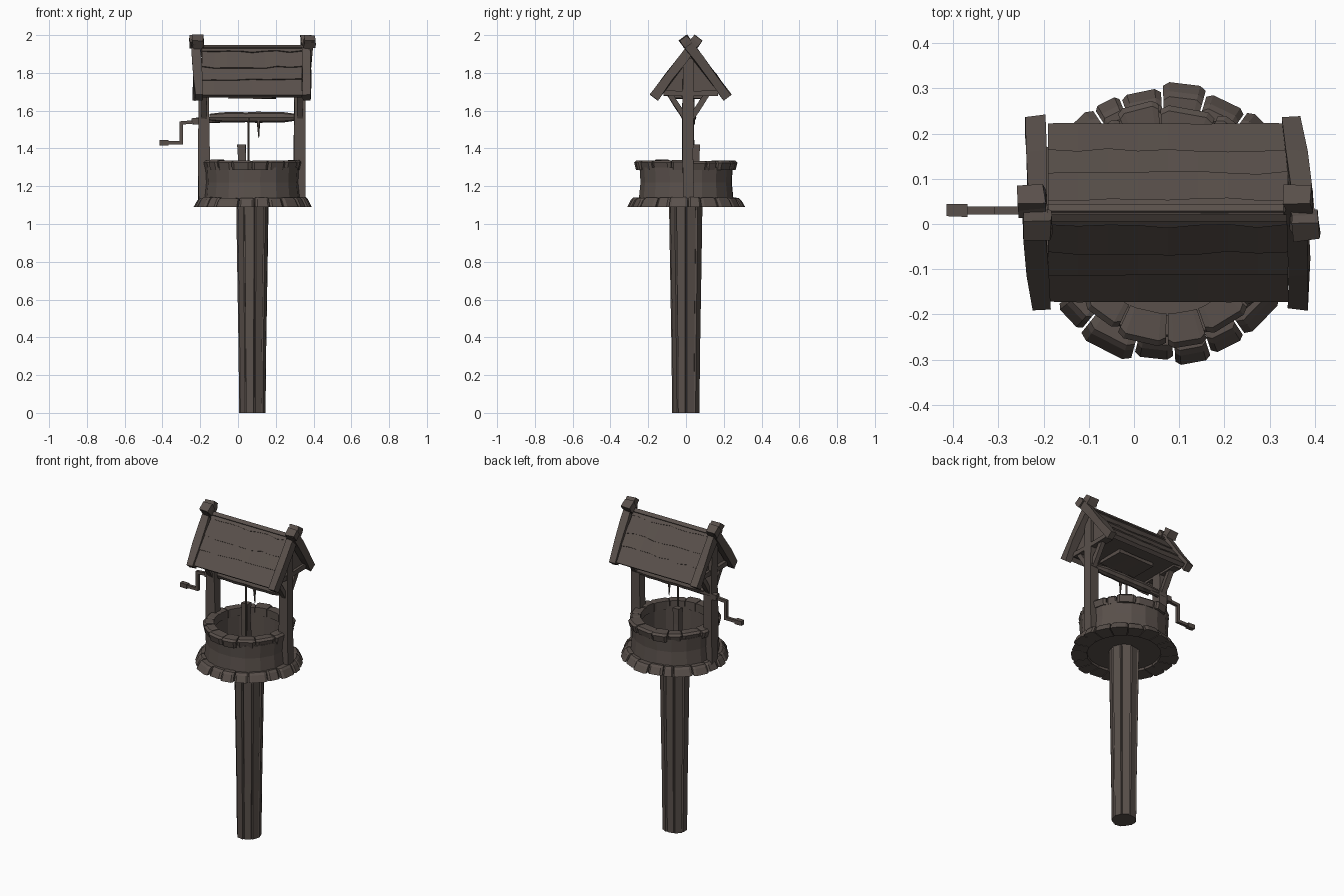
import bpy, bmesh, math, random
from mathutils import Vector, Matrix

random.seed(4)
if "Cube" in bpy.data.objects:
    bpy.data.objects.remove(bpy.data.objects["Cube"])

mat = bpy.data.materials.new("weathered_brown")
mat.use_nodes = True
COLOUR = (0.1, 0.08, 0.07, 1)
mat.diffuse_color = COLOUR
mat.node_tree.nodes["Principled BSDF"].inputs["Base Color"].default_value = COLOUR

CX = 0.075      # well axis
RIDGE_Y = 0.025


def finish(name, bm):
    bmesh.ops.recalc_face_normals(bm, faces=bm.faces)
    mesh = bpy.data.meshes.new(name)
    bm.to_mesh(mesh)
    bm.free()
    mesh.materials.append(mat)
    obj = bpy.data.objects.new(name, mesh)
    bpy.context.collection.objects.link(obj)
    return obj


def loft(bm, rings, closed=False):
    """Skin a list of point rings, capping the ends unless it is a closed loop."""
    vs = [[bm.verts.new(p) for p in ring] for ring in rings]
    n = len(vs[0])
    for i in range(len(vs) if closed else len(vs) - 1):
        a, b = vs[i], vs[(i + 1) % len(vs)]
        for k in range(n):
            bm.faces.new((a[k], a[(k + 1) % n], b[(k + 1) % n], b[k]))
    if not closed:
        bm.faces.new(vs[0])
        bm.faces.new(vs[-1])


def jitter(amount):
    return random.uniform(-amount, amount)


def beam(name, start, end, width, depth, side=(1, 0, 0), rough=0.004, cuts=3):
    """Hand-hewn square timber between two points."""
    a, b = Vector(start), Vector(end)
    d = (b - a).normalized()
    u = Vector(side)
    u = (u - d * u.dot(d)).normalized()
    v = d.cross(u)
    bm = bmesh.new()
    rings = []
    for i in range(cuts + 1):
        c = a.lerp(b, i / cuts)
        rings.append([c + u * (sx * width / 2 + jitter(rough)) + v * (sy * depth / 2 + jitter(rough))
                      for sx, sy in ((-1, -1), (1, -1), (1, 1), (-1, 1))])
    loft(bm, rings)
    return finish(name, bm)


def rod(name, start, end, r1, r2, sides=8):
    a, b = Vector(start), Vector(end)
    bm = bmesh.new()
    bmesh.ops.create_cone(bm, cap_ends=True, segments=sides, radius1=r1, radius2=r2,
                          depth=(b - a).length)
    turn = (b - a).to_track_quat('Z', 'Y').to_matrix().to_4x4()
    bm.transform(Matrix.Translation((a + b) / 2) @ turn)
    return finish(name, bm)


def polar(r, angle, z):
    return Vector((CX + r * math.cos(angle), r * math.sin(angle), z))


def stone_ring(name, count, inner, outer_low, outer_top, z0, z1):
    """Ring of uneven wedge stones with chipped outer edges."""
    bm = bmesh.new()
    step = math.tau / count
    edges = [step * (i + jitter(0.2)) for i in range(count)]
    for i in range(count):
        a0 = edges[i] + 0.008
        a1 = (edges[i + 1] if i + 1 < count else edges[0] + math.tau) - 0.008
        push, top = jitter(0.009), z1 + jitter(0.004)
        rings = []
        for t in (0, 0.15, 0.85, 1):
            a = a0 + (a1 - a0) * t
            chip = 0.008 if t in (0, 1) else 0
            rings.append([polar(inner, a, z0), polar(outer_low + push - chip, a, z0),
                          polar(outer_top + push - chip, a, top - 0.012),
                          polar(outer_top + push - chip - 0.012, a, top - chip / 3),
                          polar(inner, a, top - chip / 3)])
        loft(bm, rings)
    return finish(name, bm)


# Tapered trunk made of fluted staves
bm = bmesh.new()
staves = 9
rings = []
for z, r in ((0, 0.073), (0.35, 0.077), (0.75, 0.084), (1.12, 0.09)):
    ring = []
    for i in range(staves):
        size = r * (0.97 + 0.04 * math.sin(i * 2.3))
        for part, scale in ((0.0, 0.9), (0.1, 1.0), (0.9, 1.0)):
            a = math.tau * (i + part) / staves
            ring.append(polar(size * scale, a, z))
    rings.append(ring)
loft(bm, rings)
finish("trunk", bm)

# Well wall: hollow faceted tube
bm = bmesh.new()
sides = 18
rings = []
for i in range(sides):
    a = math.tau * i / sides
    d = jitter(0.004)
    rings.append([polar(0.205, a, 1.11), polar(0.258 + d, a, 1.11),
                  polar(0.247 + d, a, 1.22), polar(0.252 + d, a, 1.30), polar(0.205, a, 1.30)])
loft(bm, rings, closed=True)
finish("well_wall", bm)

stone_ring("base_stones", 20, 0.21, 0.308, 0.288, 1.09, 1.14)
stone_ring("rim_stones", 16, 0.198, 0.256, 0.266, 1.285, 1.337)
rod("well_floor", (CX, 0, 1.105), (CX, 0, 1.125), 0.23, 0.23, 18)

# Posts and their braces
for side, x in (("right", -0.18), ("left", 0.327)):
    beam(side + "_post", (x, 0.012, 1.09), (x - 0.003, 0.012, 1.88), 0.058, 0.058)
    for face, s in (("front", -1), ("back", 1)):
        beam(f"{side}_{face}_brace", (x, 0.012 + s * 0.02, 1.565),
             (x, 0.012 + s * 0.1, 1.69), 0.03, 0.028, rough=0.002)
    beam(side + "_tie_beam", (x, -0.12, 1.692), (x, 0.17, 1.692), 0.05, 0.028, rough=0.002)

# Crossed gable timbers, leaning slightly
gables = (("right_front", -0.205, -0.228, -1), ("right_back", -0.22, -0.212, 1),
          ("left_front", 0.365, 0.362, -1), ("left_back", 0.348, 0.38, 1))
for name, x0, x1, s in gables:
    low = Vector((x0, RIDGE_Y + s * 0.195, 1.67))
    high = Vector((x1, RIDGE_Y - s * 0.035, 1.978))
    beam(name + "_gable_timber", low, high, 0.044, 0.048)
    beam(name + "_timber_head", low.lerp(high, 0.9), high.lerp(low, -0.025), 0.06, 0.05, cuts=2)

# Roof core: closed triangular prism
bm = bmesh.new()
loft(bm, [[(x, RIDGE_Y - 0.165, 1.69), (x, RIDGE_Y + 0.165, 1.69), (x, RIDGE_Y, 1.92)]
          for x in (-0.185, 0.335)])
finish("roof_core", bm)
beam("ceiling_board", (-0.05, RIDGE_Y, 1.675), (0.2, RIDGE_Y, 1.675), 0.17, 0.02,
     side=(0, 1, 0), rough=0.003)

# Roof boards: overlapping rows with ragged lower edges
for face, s in (("front", -1), ("back", 1)):
    ridge = Vector((0, RIDGE_Y, 1.95))
    eave = Vector((0, RIDGE_Y + s * 0.195, 1.682))
    normal = Vector((0, s * 0.81, 0.59))
    levels = (0.0, 0.14, 0.45, 0.7, 1.0)
    for row in range(4):
        bm = bmesh.new()
        rings = []
        for i in range(9):
            x = Vector((-0.19 + 0.53 * i / 8, 0, 0))
            top = ridge.lerp(eave, max(levels[row] - 0.02, 0)) + x
            ragged = 0 if row == 3 else jitter(0.02)
            low = ridge.lerp(eave, levels[row + 1] + ragged) + x
            lift = normal * (0.003 + jitter(0.0015))
            rings.append([top - normal * 0.004, low + lift, low - normal * 0.022,
                          top - normal * 0.024])
        loft(bm, rings)
        finish(f"{face}_roof_board_{row + 1}", bm)

# Winch drum, axle and crank
rod("winch_axle", (-0.245, 0.03, 1.545), (0.35, 0.03, 1.565), 0.014, 0.014)
bm = bmesh.new()
drum = []
for i, r in enumerate((0.018, 0.026, 0.029, 0.026, 0.03, 0.027, 0.028, 0.019)):
    x = -0.15 + 0.45 * i / 7
    drum.append([(x, 0.025 + r * math.cos(math.tau * k / 8), 1.565 + r * math.sin(math.tau * k / 8))
                 for k in range(8)])
loft(bm, drum)
finish("winch_drum", bm)
beam("axle_collar", (-0.24, 0.03, 1.545), (-0.21, 0.03, 1.545), 0.035, 0.035, (0, 1, 0), 0.001, 1)
crank = [Vector(p) for p in ((-0.24, 0.03, 1.54), (-0.3, 0.03, 1.535),
                             (-0.3, 0.03, 1.43), (-0.375, 0.03, 1.43))]
for i in range(3):
    d = (crank[i + 1] - crank[i]).normalized() * 0.008
    beam(f"crank_arm_{i + 1}", crank[i] - d, crank[i + 1] + d, 0.018, 0.018, (0, 1, 0), 0, 1)
beam("crank_grip", (-0.415, 0.03, 1.43), (-0.368, 0.03, 1.43), 0.027, 0.027, (0, 1, 0), 0.001, 1)

# Rope, loose rope end and the plank standing in the well
rod("rope", (0.055, 0.0, 1.12), (0.055, 0.0, 1.56), 0.006, 0.006, 6)
rod("rope_end", (0.11, 0.01, 1.455), (0.108, 0.01, 1.55), 0.002, 0.01, 6)
beam("standing_plank", (0.022, 0.055, 1.12), (0.02, 0.055, 1.42), 0.042, 0.035)
